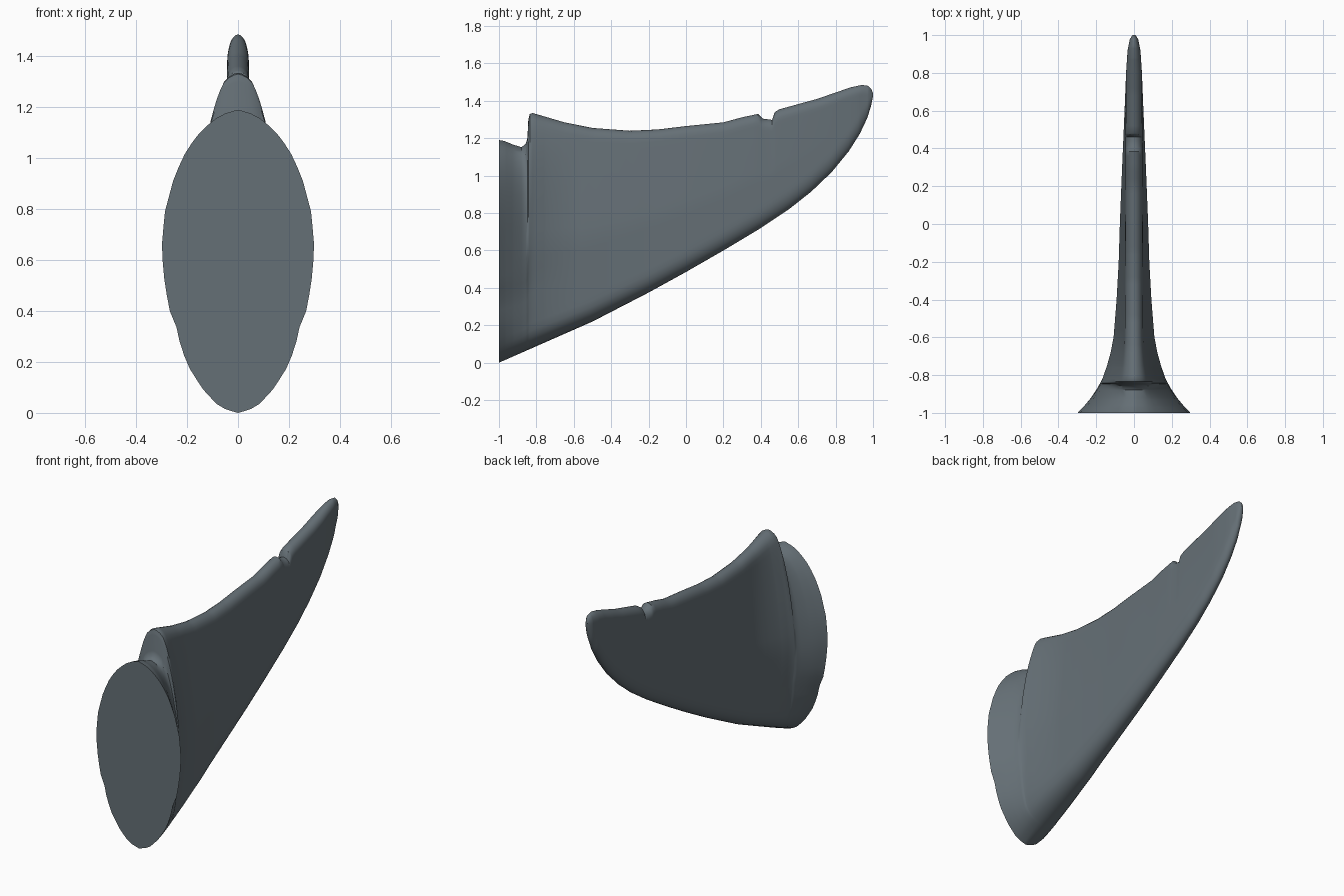
import bpy, bmesh, math

if "Cube" in bpy.data.objects:
    bpy.data.objects.remove(bpy.data.objects["Cube"])

# Profiles of the fin: (position, value)
TOP = [(-1, 1.19), (-.97, 1.185), (-.93, 1.168), (-.88, 1.152), (-.857, 1.17), (-.848, 1.2),
       (-.843, 1.3), (-.835, 1.33), (-.82, 1.335), (-.65, 1.285), (-.5, 1.255), (-.3, 1.24),
       (-.15, 1.247), (0, 1.265), (.2, 1.285), (.3, 1.312), (.385, 1.33), (.41, 1.305),
       (.46, 1.298), (.475, 1.34), (.5, 1.355), (.7, 1.41), (.88, 1.472), (.94, 1.485),
       (.975, 1.48), (.99, 1.465), (1, 1.44)]
BOTTOM = [(-1, 0), (-.75, .11), (-.5, .22), (-.2, .375), (0, .485), (.2, .60), (.4, .72),
          (.55, .82), (.67, .915), (.78, 1.02), (.87, 1.13), (.93, 1.225), (.97, 1.31),
          (.99, 1.375), (1, 1.425)]
WIDTH = [(-1, .14), (-.8, .125), (-.6, .108), (-.4, .092), (-.2, .081), (0, .075),
         (.3, .063), (.6, .05), (.8, .042), (.92, .034), (.98, .022), (1, .008)]
FLARE = [(-1, 1), (-.97, .84), (-.92, .6), (-.87, .4), (-.82, .25), (-.75, .13), (-.68, .05), (-.6, 0), (1, 0)]
BASE = [(0, 0), (.01, .045), (.03, .085), (.08, .14), (.16, .2), (.25, .235), (.29, .243),
        (.33, .266), (.42, .287), (.54, .3), (.66, .288), (.78, .25), (.87, .2), (.93, .145),
        (.97, .09), (.99, .045), (1, 0)]


def lerp_at(table, x):
    for (x0, v0), (x1, v1) in zip(table, table[1:]):
        if x <= x1:
            return v0 + (v1 - v0) * (x - x0) / (x1 - x0)
    return table[-1][1]


def rounded(d, r):
    return math.sqrt(max(0, 1 - (1 - min(d / r, 1)) ** 2))


def half_width(y, t, height):
    w = lerp_at(WIDTH, y)
    top_w = min(.042, w)
    plate = top_w + (w - top_w) * min(1, (1 - t) / .55)
    plate *= rounded(t * height, max(.01, min(.1, height * .5)))
    plate *= rounded((1 - t) * height, max(.01, min(.05, height * .5)))
    k = lerp_at(FLARE, y)
    return plate + (lerp_at(BASE, t) - plate) * k


# Fin body lofted from the base to the tip
ys = sorted({round(-1 + .04 * i, 3) for i in range(51)} | {p[0] for p in TOP + BOTTOM + FLARE})
N = 28
bm = bmesh.new()
rings = []
for y in ys:
    zb, zt = lerp_at(BOTTOM, y), lerp_at(TOP, y)
    ring = []
    for i in range(2 * N):
        a = math.pi * i / N
        t = (1 - math.cos(a)) / 2
        side = 0 if i in (0, N) else (1 if i < N else -1)
        x = side * max(.001, half_width(y, t, zt - zb))
        ring.append(bm.verts.new((x, y, zb + (zt - zb) * t)))
    rings.append(ring)
for r0, r1 in zip(rings, rings[1:]):
    for i in range(2 * N):
        j = (i + 1) % (2 * N)
        bm.faces.new((r0[i], r0[j], r1[j], r1[i]))
bm.faces.new(rings[0])
bm.faces.new(rings[-1])
bmesh.ops.recalc_face_normals(bm, faces=bm.faces)

mesh = bpy.data.meshes.new("fin")
bm.to_mesh(mesh)
bm.free()
fin = bpy.data.objects.new("fin", mesh)
bpy.context.collection.objects.link(fin)

# Slate grey colour
slate = bpy.data.materials.new("slate grey")
slate.diffuse_color = (.13, .16, .18, 1)
slate.use_nodes = True
slate.node_tree.nodes["Principled BSDF"].inputs["Base Color"].default_value = slate.diffuse_color
mesh.materials.append(slate)

bpy.context.view_layer.objects.active = fin
fin.select_set(True)
bpy.ops.object.shade_smooth_by_angle(angle=math.radians(40))
